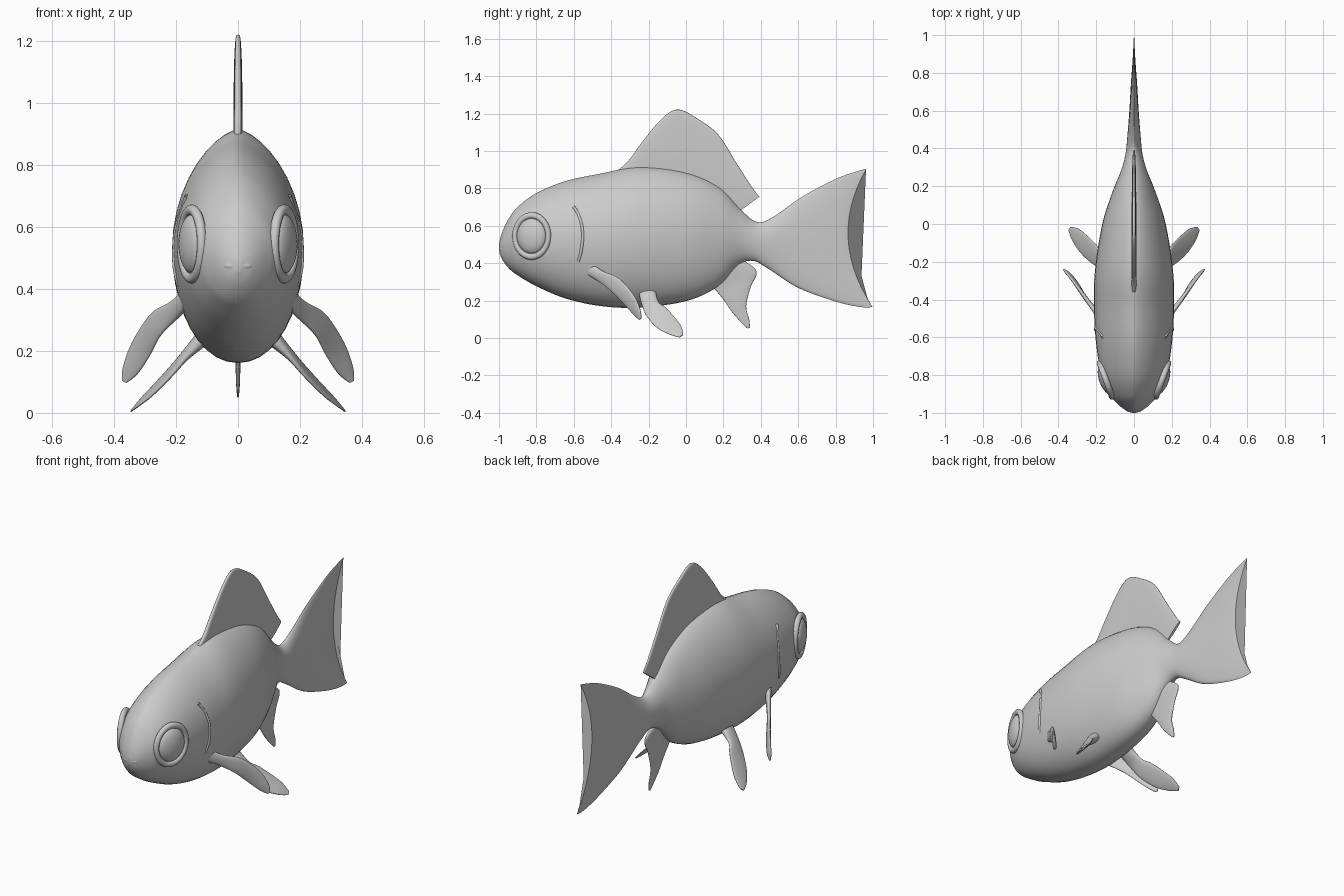
import bpy, bmesh, math
from mathutils import Vector

if "Cube" in bpy.data.objects:
    bpy.data.objects.remove(bpy.data.objects["Cube"])


def catmull(rows, steps):
    """Smoothly resample rows of numbers."""
    out = []
    for i in range(len(rows) - 1):
        p = [rows[max(0, min(len(rows) - 1, i + k))] for k in (-1, 0, 1, 2)]
        for s in range(steps):
            t = s / steps
            out.append([0.5 * (2 * b + (c - a) * t + (2 * a - 5 * b + 4 * c - d) * t * t
                               + (3 * b - a - 3 * c + d) * t ** 3) for a, b, c, d in zip(*p)])
    out.append(list(rows[-1]))
    return out


def smooth(ob, angle=60):
    bpy.ops.object.select_all(action='DESELECT')
    ob.select_set(True)
    bpy.context.view_layer.objects.active = ob
    bpy.ops.object.shade_smooth_by_angle(angle=math.radians(angle))


def mirror(ob):
    pivot = bpy.data.objects.get("mirror_centre")
    if not pivot:
        pivot = bpy.data.objects.new("mirror_centre", None)
        bpy.context.collection.objects.link(pivot)
        pivot.hide_render = True
    ob.modifiers.new("mirror", 'MIRROR').mirror_object = pivot


def loft(name, stations, p_top=1.0, p_low=1.0, flat=True, steps=6, n=40):
    """Skin rings between two edges. Row: edge A xyz, edge B xyz, half width, bow along y."""
    rows = catmull(stations, steps)
    bm = bmesh.new()
    rings = []
    mids = [(Vector(r[0:3]) + Vector(r[3:6])) / 2 for r in rows]
    for i, r in enumerate(rows):
        half = (Vector(r[0:3]) - Vector(r[3:6])) / 2
        tangent = mids[min(i + 1, len(mids) - 1)] - mids[max(i - 1, 0)]
        normal = Vector((1, 0, 0)) if flat else half.cross(tangent).normalized()
        ring = []
        for k in range(n):
            t = 2 * math.pi * k / n
            s, c = math.sin(t), math.cos(t)
            w = math.copysign(abs(c) ** (p_top if s > 0 else p_low), c) * max(r[6], 0.001)
            ring.append(bm.verts.new(mids[i] + half * s + normal * w + Vector((0, r[7] * (1 - s * s), 0))))
        rings.append(ring)
    for a, b in zip(rings, rings[1:]):
        for k in range(n):
            bm.faces.new((a[k], a[(k + 1) % n], b[(k + 1) % n], b[k]))
    bm.faces.new(rings[0])
    bm.faces.new(rings[-1])
    bmesh.ops.recalc_face_normals(bm, faces=bm.faces)
    me = bpy.data.meshes.new(name)
    bm.to_mesh(me)
    bm.free()
    ob = bpy.data.objects.new(name, me)
    bpy.context.collection.objects.link(ob)
    smooth(ob)
    return ob


def upright(rows):
    """Stations on the middle plane: yA, zA, yB, zB, half width, bow."""
    return [(0, a, b, 0, c, d, w, bow) for a, b, c, d, w, bow in rows]


# body running into the tail fin
loft("body_and_tail", upright([
    (-1.0, .50, -.998, .455, .012, 0), (-.985, .56, -.98, .415, .05, 0),
    (-.95, .635, -.945, .37, .092, 0), (-.9, .70, -.9, .335, .13, 0),
    (-.8, .775, -.8, .277, .172, 0), (-.64, .84, -.64, .21, .20, 0),
    (-.45, .88, -.45, .17, .212, 0), (-.25, .915, -.25, .163, .207, 0),
    (0, .885, 0, .197, .168, 0), (.18, .805, .17, .275, .112, 0),
    (.29, .69, .28, .39, .068, 0), (.38, .62, .36, .412, .045, 0),
    (.47, .65, .44, .37, .036, 0), (.62, .755, .6, .268, .025, -.015),
    (.8, .85, .8, .195, .016, -.05), (.91, .89, .93, .166, .009, -.085),
    (.965, .905, .998, .165, .004, -.115)]), p_top=1.3, p_low=.95)

# fins on the middle plane
loft("dorsal_fin", upright([
    (-.36, .90, -.35, .84, .012, 0), (-.31, .945, -.29, .84, .014, 0),
    (-.24, 1.04, -.22, .84, .014, 0), (-.16, 1.14, -.15, .83, .014, 0),
    (-.09, 1.205, -.08, .82, .014, 0), (-.03, 1.22, 0, .81, .013, 0),
    (.05, 1.18, .07, .78, .013, 0), (.17, 1.09, .15, .75, .012, 0),
    (.27, .935, .22, .71, .011, 0), (.35, .81, .27, .69, .009, 0),
    (.392, .755, .29, .68, .007, 0)]), p_top=.5, p_low=.5)
loft("anal_fin", upright([
    (.10, .32, .26, .44, .022, 0), (.15, .265, .375, .362, .012, 0),
    (.20, .205, .345, .27, .010, 0), (.245, .14, .322, .17, .008, 0),
    (.295, .083, .338, .10, .006, 0), (.33, .05, .342, .055, .003, 0)]), .7, .7)

# paired side fins
mirror(loft("pectoral_fin", [
    (.17, -.50, .40, .15, -.55, .35, .02, 0), (.215, -.45, .36, .195, -.47, .305, .014, 0),
    (.28, -.36, .32, .25, -.40, .25, .011, 0), (.34, -.28, .23, .285, -.335, .185, .010, 0),
    (.37, -.245, .15, .325, -.28, .125, .009, 0), (.374, -.24, .105, .36, -.25, .097, .004, 0)],
    .8, .8, flat=False))
mirror(loft("pelvic_fin", [
    (.12, -.25, .23, .12, -.16, .24, .025, 0), (.17, -.235, .175, .175, -.145, .19, .014, 0),
    (.22, -.21, .115, .205, -.105, .16, .010, 0), (.28, -.155, .055, .25, -.06, .11, .009, 0),
    (.325, -.09, .02, .295, -.025, .062, .007, 0), (.347, -.035, .003, .335, -.015, .018, .003, 0)],
    .8, .8, flat=False))

# eyes with surrounding rims
tilt = math.radians(-20)
bpy.ops.mesh.primitive_uv_sphere_add(segments=32, ring_count=16, location=(.148, -.825, .545), rotation=(0, 0, tilt))
eye = bpy.context.object
eye.name = "eye"
eye.scale = (.036, .083, .095)
bpy.ops.mesh.primitive_torus_add(major_segments=40, minor_segments=12, major_radius=.1, minor_radius=.016,
                                 location=(.149, -.825, .545), rotation=(0, math.radians(90), tilt))
rim = bpy.context.object
rim.name = "eye_rim"
rim.scale = (1.1, .95, 1)

for ob in (eye, rim):
    smooth(ob)
    mirror(ob)

# gill edge ridges
for side, label in ((1, "left"), (-1, "right")):
    cu = bpy.data.curves.new("gill_edge_" + label, 'CURVE')
    cu.dimensions = '3D'
    cu.bevel_depth = .008
    cu.bevel_resolution = 3
    sp = cu.splines.new('POLY')
    pts = catmull([(.165, -.60, .70), (.178, -.575, .66), (.197, -.557, .60), (.204, -.552, .54),
                   (.203, -.56, .47), (.19, -.575, .41)], 5)
    sp.points.add(len(pts) - 1)
    for q, (x, y, z) in zip(sp.points, pts):
        q.co = (x * side, y, z, 1)
    bpy.context.collection.objects.link(bpy.data.objects.new("gill_edge_" + label, cu))

# small lip at the snout
bpy.ops.mesh.primitive_uv_sphere_add(segments=24, ring_count=12, location=(0, -.975, .475))
lip = bpy.context.object
lip.name = "lip"
lip.scale = (.05, .024, .022)
smooth(lip)
